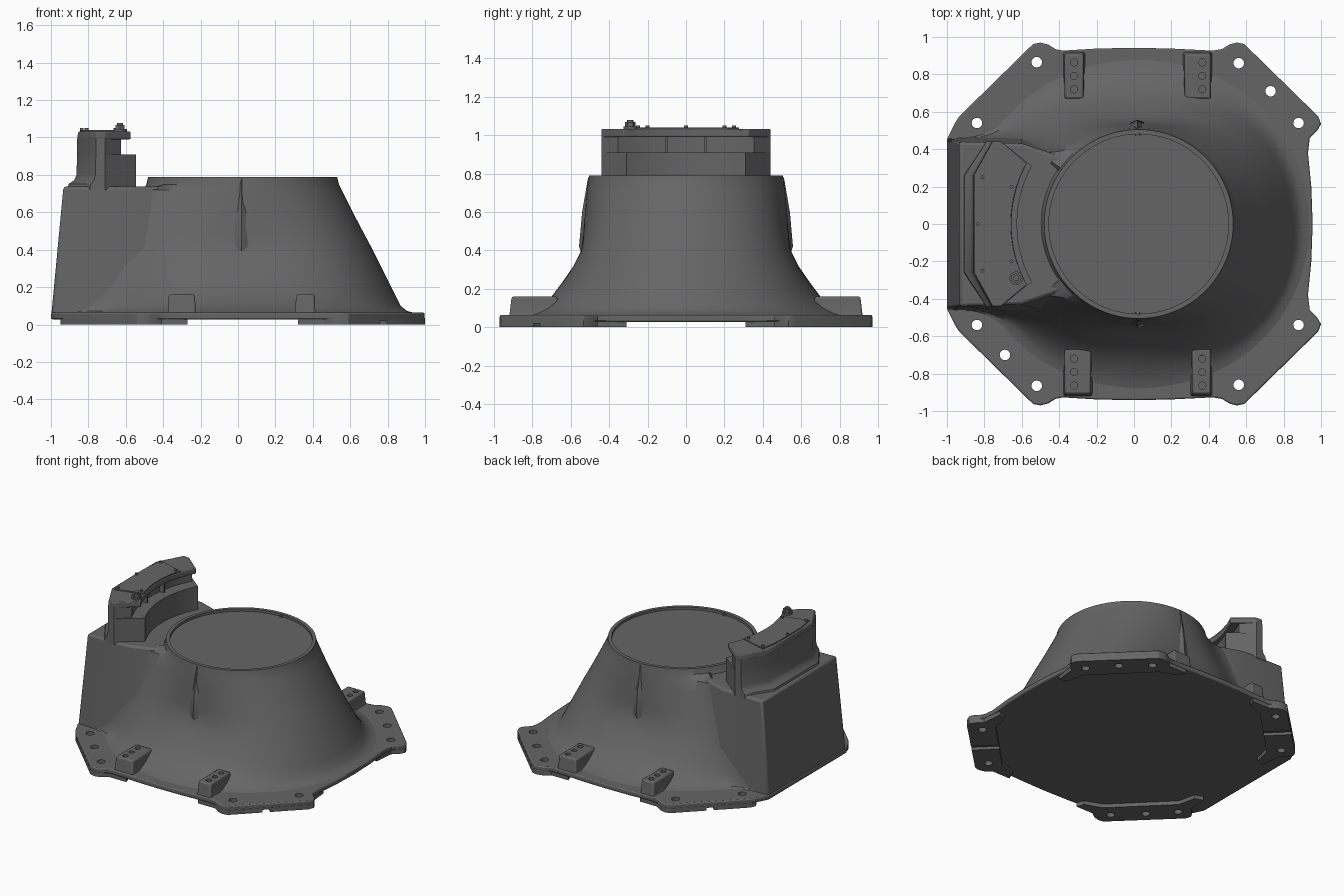
import bpy, bmesh
from math import sin, cos, pi, radians
from mathutils import Matrix

if "Cube" in bpy.data.objects:
    bpy.data.objects.remove(bpy.data.objects["Cube"])

CX = 0.025  # axis of the bell opening
DARK = bpy.data.materials.new("dark_grey")
DARK.diffuse_color = (.13, .13, .13, 1)
DARK.use_nodes = True
DARK.node_tree.nodes["Principled BSDF"].inputs["Base Color"].default_value = DARK.diffuse_color


def add_loft(bm, levels):
    """Skin a stack of closed 3D loops and cap both ends."""
    rings = [[bm.verts.new(p) for p in lv] for lv in levels]
    n = len(rings[0])
    for a, b in zip(rings, rings[1:]):
        for i in range(n):
            j = (i + 1) % n
            bm.faces.new((a[i], a[j], b[j], b[i]))
    bm.faces.new(rings[0][::-1])
    bm.faces.new(rings[-1])


def flat(pts, z):
    return [(x, y, z) for x, y in pts]


def add_cyl(bm, x, y, z0, z1, r, n=24):
    bmesh.ops.create_cone(bm, cap_ends=True, segments=n, radius1=r, radius2=r,
                          depth=z1 - z0, matrix=Matrix.Translation((x, y, (z0 + z1) / 2)))


def finish(name, bm, bevel=0.0, cutters=(), helper=False):
    bmesh.ops.recalc_face_normals(bm, faces=bm.faces)
    me = bpy.data.meshes.new(name)
    bm.to_mesh(me)
    bm.free()
    me.materials.append(DARK)
    ob = bpy.data.objects.new(name, me)
    bpy.context.collection.objects.link(ob)
    if helper:
        ob.hide_render = True
        ob.display_type = 'WIRE'
        return ob
    bpy.ops.object.select_all(action='DESELECT')
    ob.select_set(True)
    bpy.context.view_layer.objects.active = ob
    bpy.ops.object.shade_smooth_by_angle(angle=radians(32))
    if bevel:
        m = ob.modifiers.new("bevel", 'BEVEL')
        m.width, m.segments, m.angle_limit = bevel, 2, radians(40)
        m.limit_method = 'ANGLE'
    for c in cutters:
        m = ob.modifiers.new("cut", 'BOOLEAN')
        m.object, m.operation, m.solver = c, 'DIFFERENCE', 'EXACT'
    return ob


# Bolt hole cutter
bm = bmesh.new()
for s in (-1, 1):
    for x, y in ((-.52, .865), (.56, .86), (-.84, .54), (.88, .54)):
        add_cyl(bm, x, y * s, -.1, .15, .028)
add_cyl(bm, .73, .71, -.1, .15, .028)
add_cyl(bm, -.69, -.70, -.1, .15, .028)
holes = finish("bolt_hole_cutter", bm, helper=True)

# Flange plate with rounded lugs
half = [(.955, 0), (.948, .2), (.93, .38), (.94, .46), (.98, .5), (1, .535), (.985, .575),
        (.59, .962), (.55, .97), (.51, .96), (.47, .935), (.42, .927), (.2, .938), (0, .942),
        (-.2, .938), (-.38, .927), (-.42, .935), (-.46, .96), (-.5, .97), (-.54, .962),
        (-.935, .575), (-.96, .535), (-1, .455)]
outline = half + [(x, -y) for x, y in half[:0:-1]]
bm = bmesh.new()
add_loft(bm, [flat(outline, .028), flat(outline, .064)])
finish("flange", bm, .008, [holes])

# Mounting pads under the four diagonal corners
pad = [(.935, .46), (.98, .5), (1, .535), (.985, .575), (.59, .962), (.55, .97), (.51, .96),
       (.46, .925), (.32, .925), (.34, .87), (.47, .82), (.83, .46), (.86, .33), (.92, .31)]
pads = bmesh.new()
for sx in (-1, 1):
    for sy in (-1, 1):
        p = [(x if sx > 0 else -x + .05, y * sy) for x, y in pad]
        add_loft(pads, [flat(p, 0), flat(p, .034)])
bm = bmesh.new()
for x, y in ((.74, -.74), (-.71, .74)):
    bmesh.ops.create_cube(bm, size=1, matrix=Matrix.Translation((x, y, 0)) @
                          Matrix.Rotation(-pi / 4, 4, 'Z') @ Matrix.Diagonal((.5, .05, .04, 1)))
notch = finish("pad_notch_cutter", bm, helper=True)
finish("mounting_pads", pads, 0, [holes, notch])

# Side housing growing out of the bell
low = [(-1, .458), (-.6, .475), (-.4, .485), (-.2, .42)]
high = [(-.933, .44), (-.6, .43), (-.38, .355), (-.2, .3)]
mirror = lambda h: h + [(x, -y) for x, y in h[::-1]]
bm = bmesh.new()
add_loft(bm, [flat(mirror(low), .03), flat(mirror(high), .738)])
finish("side_housing", bm, .015)


def housing_fillet(t, r, z, k=.16):
    """Extra bell radius that blends the bell into the housing's side walls."""
    if cos(t) > 0 or z > .73:
        return 0
    f = z / .74
    c, s = cos(t), abs(sin(t))
    ax, ay = -.95 - CX, .458 - .02 * f          # two points on the wall
    bx, by = -.42 - CX, .485 - .115 * f
    den = c * (by - ay) - s * (bx - ax)
    wall = (ax * (by - ay) - ay * (bx - ax)) / den
    if abs(wall - r) >= k or wall < 0:
        return 0
    return max(r, wall) + (k - abs(wall - r)) ** 2 / (4 * k) - r


# Bell: straight cone to the sides, flared skirt to front and back
zs = [.06, .072, .1, .16, .24, .32, .4, .48, .56, .64, .72, .75, .79]
side = [.93, .88, .845, .815, .775, .735, .695, .652, .61, .57, .53, .515, .505]
flare = [.89, .85, .79, .70, .64, .585, .545, .536, .53, .522, .515, .51, .505]
N = 192
levels = []
for z, a, b in zip(zs, side, flare):
    ring = []
    for i in range(N):
        t = 2 * pi * i / N
        r = a + (b - a) * sin(t) ** 4
        r += housing_fillet(t, r, z)
        ring.append((CX + r * cos(t), r * sin(t), z))
    levels.append(ring)
for z in (.79, .772):
    levels.append([(CX + .48 * cos(2 * pi * i / N), .48 * sin(2 * pi * i / N), z) for i in range(N)])
bm = bmesh.new()
add_loft(bm, levels)
finish("bell", bm)

# Tapered ridges on the bell, front and back
bm = bmesh.new()
for s in (-1, 1):
    add_loft(bm, [[(x + .02, y * s, z) for x, y in ((-w, .47), (-w, yo - .03), (0, yo), (w, yo - .03), (w, .47))]
                  for z, w, yo in ((.37, .085, .54), (.42, .075, .557), (.6, .045, .541), (.78, .01, .51))])
finish("bell_ridges", bm)


# Tower with curved inner face, slot and top
def tower(r, grow=0.0):
    arc = []
    for i in range(21):
        t = radians(-28.5 + 57 * i / 20)
        arc.append((CX - r * cos(t), r * sin(t)))
    return arc + [(-.71, .44), (-.76 - grow * .6, .44), (-.86 - grow, .26),
                  (-.86 - grow, -.26), (-.76 - grow * .6, -.44), (-.71, -.44)]


bm = bmesh.new()
add_loft(bm, [flat(tower(.65, g), z) for z, g in
              ((.72, .055), (.752, .045), (.772, .015), (.80, .004), (.91, 0))])
finish("tower_base", bm)
bm = bmesh.new()
add_loft(bm, [flat(tower(.74), .905), flat(tower(.74), .995)])
finish("tower_slot_wall", bm)
bm = bmesh.new()
add_loft(bm, [flat(tower(.68), .99), flat(tower(.68, -.006), 1.032)])
finish("tower_top", bm, .006)

# Small ribs standing in the slot
bm = bmesh.new()
for y in (-.1, .1):
    bmesh.ops.create_cube(bm, size=1, matrix=Matrix.Translation((-.70, y, .95)) @
                          Matrix.Diagonal((.05, .015, .085, 1)))
finish("slot_ribs", bm)

# Raised cover plate
plate = [(CX - .685 * cos(t), .685 * sin(t)) for t in
         [radians(-18.5 + 37 * i / 16) for i in range(17)]]
plate += [(-.825, .275), (-.843, .14), (-.845, 0), (-.843, -.14), (-.825, -.275)]
bm = bmesh.new()
add_loft(bm, [flat(plate, 1.025), flat(plate, 1.039)])
finish("cover_plate", bm)

# Cover screws and cap nut
bm = bmesh.new()
for x, y in ((-.81, .25), (-.81, -.25), (-.835, 0), (-.655, .2), (-.655, -.2)):
    add_cyl(bm, x, y, 1.02, 1.05, .01, 12)
finish("cover_screws", bm)
bm = bmesh.new()
add_cyl(bm, -.63, -.29, 1.02, 1.045, .036)
add_cyl(bm, -.63, -.29, 1.04, 1.068, .028, 6)
add_cyl(bm, -.63, -.29, 1.06, 1.078, .016)
finish("cap_nut", bm)

# Bracket bosses with three tapped holes each
rows = ((-.37, -.23, -.32, -1), (.31, .41, .365, -1), (.27, .41, .365, 1), (-.37, -.27, -.32, 1))
bm, cut = bmesh.new(), bmesh.new()
for x0, x1, xh, s in rows:
    add_loft(bm, [[(x0 - g, .67 * s, z), (x1 + g, .67 * s, z), (x1 + g, yo * s, z), (x0 - g, yo * s, z)]
                  for z, g, yo in ((.05, .012, .922), (.075, .003, .918), (.16, 0, .908))])
    for y in (.72, .792, .864):
        add_cyl(cut, xh, y * s, .125, .2, .019, 16)
tapped = finish("tapped_hole_cutter", cut, helper=True)
finish("bracket_bosses", bm, .01, [tapped])
